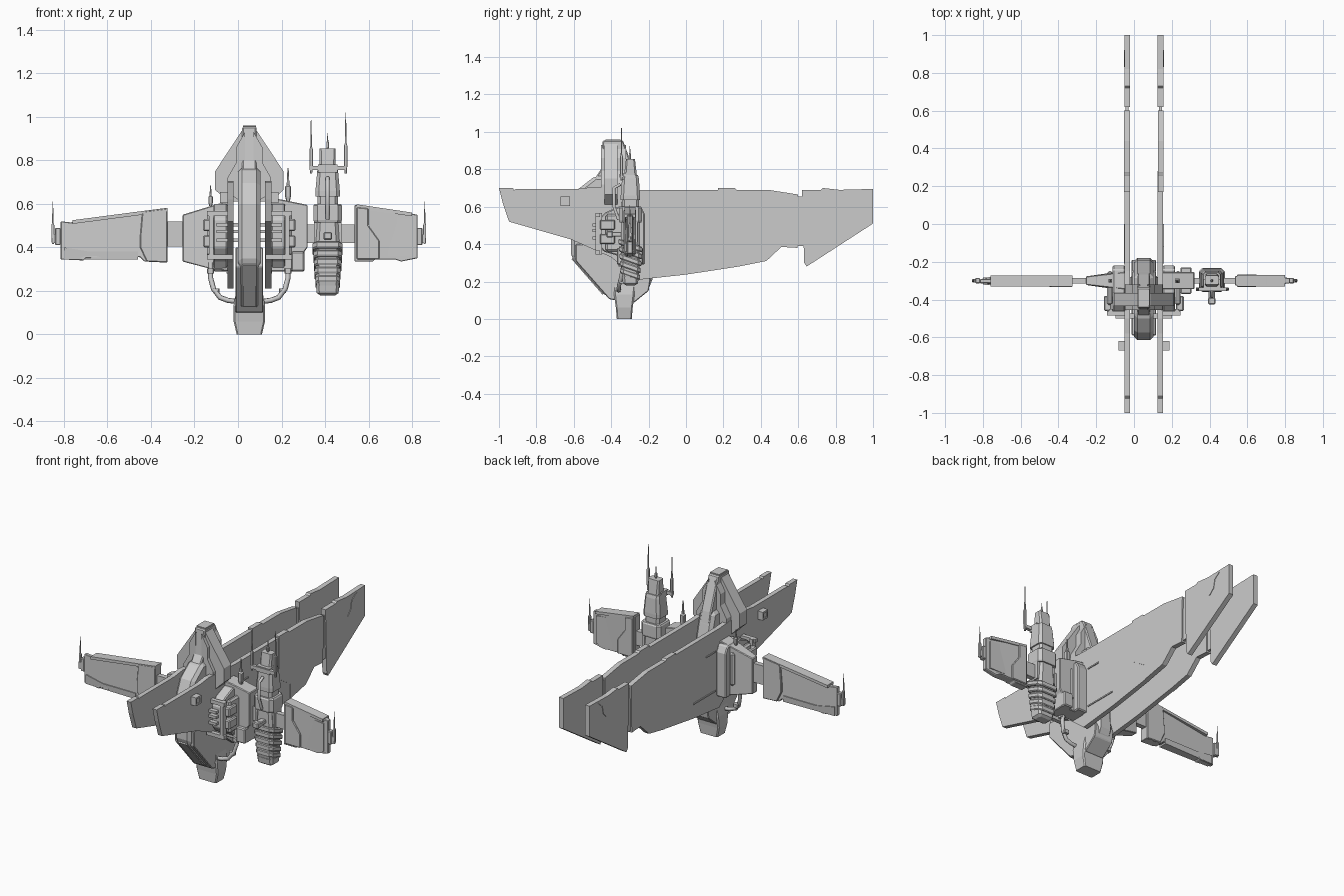
import bpy, bmesh, math
from mathutils import Vector

CX = 0.052  # centre plane of the hull
grey = bpy.data.materials.new("hull grey")
grey.diffuse_color = (0.6, 0.6, 0.6, 1)


def finish(bm, name, bevel=0):
    bmesh.ops.recalc_face_normals(bm, faces=bm.faces)
    me = bpy.data.meshes.new(name)
    bm.to_mesh(me)
    bm.free()
    me.materials.append(grey)
    ob = bpy.data.objects.new(name, me)
    bpy.context.collection.objects.link(ob)
    if bevel:
        m = ob.modifiers.new("bevel", 'BEVEL')
        m.width, m.segments = bevel, 1
    return ob


def prism(name, pts, axis, lo, hi, bevel=0, taper=None):
    """Extrude a 2D outline along x (pts are y,z) or y (pts are x,z)."""
    bm = bmesh.new()
    rings = []
    for v in (lo, hi):
        ring = []
        for a, b in pts:
            w = v if taper is None else (lo + hi) / 2 + (v - (lo + hi) / 2) * taper(a)
            ring.append(bm.verts.new((w, a, b) if axis == 'x' else (a, w, b)))
        rings.append(ring)
        bm.faces.new(ring)
    n = len(pts)
    for i in range(n):
        j = (i + 1) % n
        bm.faces.new((rings[0][i], rings[0][j], rings[1][j], rings[1][i]))
    return finish(bm, name, bevel)


def box(name, x0, x1, y0, y1, z0, z1, bevel=0):
    return prism(name, [(x0, z0), (x1, z0), (x1, z1), (x0, z1)], 'y', y0, y1, bevel)


def stack(name, x, y, levels, lean=0, cut=0.3):
    """Loft chamfered rectangles; levels are (z, half width, half depth)."""
    bm = bmesh.new()
    prev = None
    for z, w, d in levels:
        c = cut * min(w, d)
        outline = [(w, d - c), (w - c, d), (c - w, d), (-w, d - c),
                   (-w, c - d), (c - w, -d), (w - c, -d), (w, c - d)]
        ring = [bm.verts.new((x + a, y + b, z + lean * b)) for a, b in outline]
        if prev is None:
            bm.faces.new(ring)
        else:
            for i in range(8):
                bm.faces.new((prev[i], prev[i - 1], ring[i - 1], ring[i]))
        prev = ring
    bm.faces.new(prev)
    return finish(bm, name)


def pipe(name, pts, r):
    cu = bpy.data.curves.new(name, 'CURVE')
    cu.dimensions = '3D'
    cu.bevel_depth, cu.bevel_resolution, cu.use_fill_caps = r, 1, True
    sp = cu.splines.new('POLY')
    sp.points.add(len(pts) - 1)
    for p, q in zip(sp.points, pts):
        p.co = (*q, 1)
    cu.materials.append(grey)
    ob = bpy.data.objects.new(name, cu)
    bpy.context.collection.objects.link(ob)


def antenna(name, x, y, z0, z1, r=0.007):
    h = z1 - z0
    stack(name, x, y, [(z0, r * .6, r * .6), (z0 + h * .15, r, r), (z0 + h * .45, r, r),
                       (z0 + h * .5, r * .5, r * .5), (z1, r * .2, r * .2)])


# long twin keel plates, in panels
front_panel = [(-1, .70), (-.925, .70), (-.92, .688), (-.91, .695), (-.58, .695), (-.5, .705), (-.25, .69),
               (.17, .69), (.17, .44), (.28, .37), (.28, .28), (0, .237), (-.25, .21),
               (-.40, .33), (-.615, .425), (-.946, .52), (-.98, .62)]
mid_panel = [(.17, .70), (.26, .70), (.27, .69), (.44, .69), (.60, .665), (.595, .38), (.51, .385),
             (.43, .31), (.28, .28), (.28, .37), (.17, .44)]
joint = [(.58, .655), (.64, .655), (.64, .39), (.58, .39)]
rear_panel = [(.62, .69), (.72, .69), (.73, .70), (.82, .69), (1, .695), (1, .51), (.645, .28), (.632, .30)]
for side, s in (("left", -1), ("right", 1)):
    def sx(a, b):
        return sorted((CX + s * a, CX + s * b))
    prism(side + "_plate_front", front_panel, 'x', *sx(.073, .101))
    prism(side + "_plate_middle", mid_panel, 'x', *sx(.074, .104))
    prism(side + "_plate_joint", joint, 'x', *sx(.08, .096))
    prism(side + "_plate_rear", rear_panel, 'x', *sx(.073, .103))
    # thin raised strips on the plate face
    x0, x1 = sx(.10, .106)
    box(side + "_strip_long", x0, x1, -.21, 0, .322, .33)
    box(side + "_strip_upper", x0, x1, -.21, -.12, .56, .568)
    prism(side + "_strip_rear", [(.84, .57), (.87, .6), (.88, .65), (.92, .68), (.91, .68),
                                 (.87, .655), (.86, .605), (.83, .57)], 'x', x0, x1)
    # square sensor with a raised rim
    x0, x1 = sx(.10, .13)
    box(side + "_sensor", x0, x1, -.67, -.62, .605, .655)
    x0, x1 = sx(.13, .135)
    for k in (0, 1):
        box(side + "_sensor_rim_side", x0, x1, -.67 + k * .04, -.66 + k * .04, .605, .655)
        box(side + "_sensor_rim_bar", x0, x1, -.67, -.62, .605 + k * .04, .615 + k * .04)

    # machinery housing outside each plate
    x0, x1 = sx(.10, .165)
    prism(side + "_housing", [(-.44, .36), (-.47, .40), (-.47, .53), (-.43, .57), (-.36, .60),
                              (-.24, .60), (-.22, .56), (-.22, .29), (-.33, .29), (-.37, .34)],
          'x', x0, x1, .006)
    x0, x1 = sx(.165, .195)
    box(side + "_housing_cover", x0, x1, -.43, -.25, .36, .56, .01)
    for z in (.40, .475):
        x0, x1 = sx(.17, .212)
        box(side + "_housing_lug", x0, x1, -.46, -.38, z, z + .055, .006)
    x0, x1 = sx(.075, .195)
    for z in (.345, .545):
        box(side + "_housing_rail", x0, x1, -.485, -.46, z, z + .022)
    x0, x1 = sx(.165, .185)
    box(side + "_housing_post", x0, x1, -.485, -.45, .345, .567)
    for z in (.425, .465, .495):
        x0, x1 = sx(.03, .15)
        box(side + "_cross_tube", x0, x1, -.50, -.475, z, z + .016)

    # hoses looping under the hull
    pipe(side + "_hose", [(CX + s * a, y, z) for a, y, z in
         ((.178, -.33, .33), (.178, -.34, .26), (.165, -.35, .21), (.135, -.36, .17),
          (.10, -.36, .157), (.05, -.36, .15))], .012)
    for a, z in ((.178, .28), (.152, .19)):
        stack(side + "_hose_collar", CX + s * a, -.345, [(z, .016, .016), (z + .022, .016, .016)])

    # sloped shoulder slab of the tower
    slab = [(CX + s * a, z) for a, z in ((.02, .945), (.035, .935), (.157, .75), (.157, .665),
                                         (.10, .61), (.02, .61))]
    prism(side + "_tower_slab", slab, 'y', -.435, -.365)
    inner = [(CX + s * a, z) for a, z in ((.02, .93), (.06, .86), (.06, .79), (.10, .72), (.10, .65), (.02, .6))]
    prism(side + "_tower_brace", inner, 'y', -.455, -.32)

# central hull
prism("hull", [(-.615, .33), (-.615, .60), (-.575, .695), (-.485, .765), (-.27, .76), (-.25, .69),
               (-.19, .45), (-.18, .21), (-.20, .16), (-.28, .10), (-.43, .12)], 'x', 0, .104, .018)
prism("hull_frame", [(-.59, .31), (-.59, .40), (-.25, .40), (-.19, .21), (-.20, .15), (-.28, .085),
                     (-.41, .105)], 'x', -.012, .116, .004)
prism("nose_window", [(-.605, .325), (-.44, .135), (-.446, .129), (-.611, .319)], 'x', .022, .082)

# lower fin
stack("lower_fin", CX, -.33, [(0, .058, .04), (.06, .072, .045), (.13, .073, .055), (.2, .06, .06)], cut=.15)

# tower column
prism("tower", [(-.485, .755), (-.455, .80), (-.445, .955), (-.337, .955), (-.267, .76), (-.25, .69),
                (-.48, .69)], 'x', CX - .033, CX + .033, .006)
box("tower_cap", CX - .03, CX + .03, -.43, -.35, .945, .96)

# inner wings
prism("left_wing_root", [(-.255, .55), (-.06, .61), (-.03, .61), (-.03, .29), (-.12, .30), (-.255, .335)],
      'y', -.345, -.255, .004, lambda x: .5 if x < -.2 else 1)
prism("right_wing_root", [(.13, .63), (.20, .62), (.32, .595), (.32, .40), (.305, .38), (.305, .29), (.13, .29)],
      'y', -.345, -.255, .004)
box("right_root_box", .245, .305, -.37, -.23, .29, .38, .006)
box("left_spar", -.34, -.24, -.315, -.285, .405, .52)
box("right_spar", .30, .56, -.315, -.285, .42, .505)

# outer wings, thinner toward the tip, with raised root panel and edge strips
prism("left_wing", [(-.815, .52), (-.77, .515), (-.325, .575), (-.325, .33), (-.43, .335), (-.45, .355),
                    (-.70, .35), (-.71, .34), (-.815, .345)], 'y', -.325, -.28, .003,
      lambda x: .5 if x < -.75 else 1)
prism("left_wing_panel", [(-.44, .565), (-.325, .58), (-.325, .33), (-.42, .335), (-.45, .40), (-.45, .45)],
      'y', -.333, -.272, .004)
prism("left_wing_edge", [(-.76, .508), (-.325, .565), (-.325, .582), (-.76, .525)], 'y', -.332, -.273)
prism("left_wing_lower_strip", [(-.80, .40), (-.68, .38), (-.46, .38), (-.46, .345), (-.80, .345)],
      'y', -.329, -.276, 0, lambda x: .7 if x < -.7 else 1)
prism("right_wing", [(.535, .595), (.70, .575), (.825, .55), (.825, .35), (.75, .335), (.72, .345),
                     (.63, .345), (.62, .335), (.535, .335)], 'y', -.325, -.275, .003,
      lambda x: .55 if x > .74 else 1)
prism("right_wing_panel", [(.545, .585), (.60, .58), (.60, .50), (.65, .43), (.65, .345), (.545, .345)],
      'y', -.333, -.267, .004)
prism("right_wing_edge", [(.545, .58), (.80, .543), (.80, .56), (.545, .598)], 'y', -.33, -.27)
prism("right_wing_tip_panel", [(.71, .54), (.80, .53), (.80, .36), (.69, .36), (.69, .42), (.71, .45)],
      'y', -.322, -.278)
for side, s, x in (("left", -1, -.815), ("right", 1, .822)):
    xa, xb = sorted((x, x + s * .025))
    box(side + "_tip_block", xa, xb, -.315, -.285, .41, .49, .004)
    xa, xb = sorted((x + s * .015, x + s * .04))
    box(side + "_tip_mount", xa, xb, -.31, -.29, .42, .46)
    antenna(side + "_tip_antenna", x + s * .036, -.30, .415, .61)

# shoulder aerials
antenna("left_shoulder_aerial", -.126, -.30, .59, .685, .010)
antenna("right_shoulder_aerial", .23, -.30, .61, .765, .013)

# instrument pod
PX, PY = .412, -.297
stack("pod_core", PX, PY, [(.19, .045, .035), (.25, .055, .048), (.41, .055, .05), (.53, .047, .05)])
for i in range(5):
    z = .225 + i * .038
    k = .052 + .003 * i
    stack("pod_rib", PX, PY, [(z, k, k - .004), (z + .006, k + .005, k), (z + .024, k + .005, k),
                              (z + .03, k, k - .004)], lean=-.35)
stack("pod_base", PX, PY, [(.18, .035, .025), (.19, .05, .04), (.225, .054, .045)])
stack("pod_collar", PX, PY, [(.515, .062, .058), (.525, .065, .061), (.592, .065, .061), (.60, .06, .056)])
stack("pod_neck", PX, PY, [(.60, .047, .045), (.635, .047, .045), (.635, .056, .052), (.66, .056, .052),
                           (.75, .048, .045), (.77, .045, .04), (.77, .037, .034), (.855, .037, .024)])
box("pod_crossbar", PX - .083, PX + .083, -.355, -.335, .755, .775)
box("pod_bar_bracket", PX - .045, PX + .045, -.35, -.29, .745, .78)
for name, x, top in (("pod_left_antenna", .336, .985), ("pod_right_antenna", .495, 1.02)):
    antenna(name, x, -.345, .74, top, .008)
antenna("pod_top_antenna", PX, -.30, .85, .925, .006)
box("pod_front_arm", PX - .018, PX + .018, -.40, -.34, .44, .465, .004)
box("pod_front_sensor", PX - .02, PX + .02, -.425, -.39, .435, .47, .005)
pipe("pod_front_hose", [(PX, -.35, .72), (PX, -.385, .70), (PX, -.385, .60), (PX, -.36, .53)], .009)
for s in (-1, 1):
    box("pod_side_post", PX + s * .055 - .008, PX + s * .055 + .008, -.33, -.26, .41, .52)
